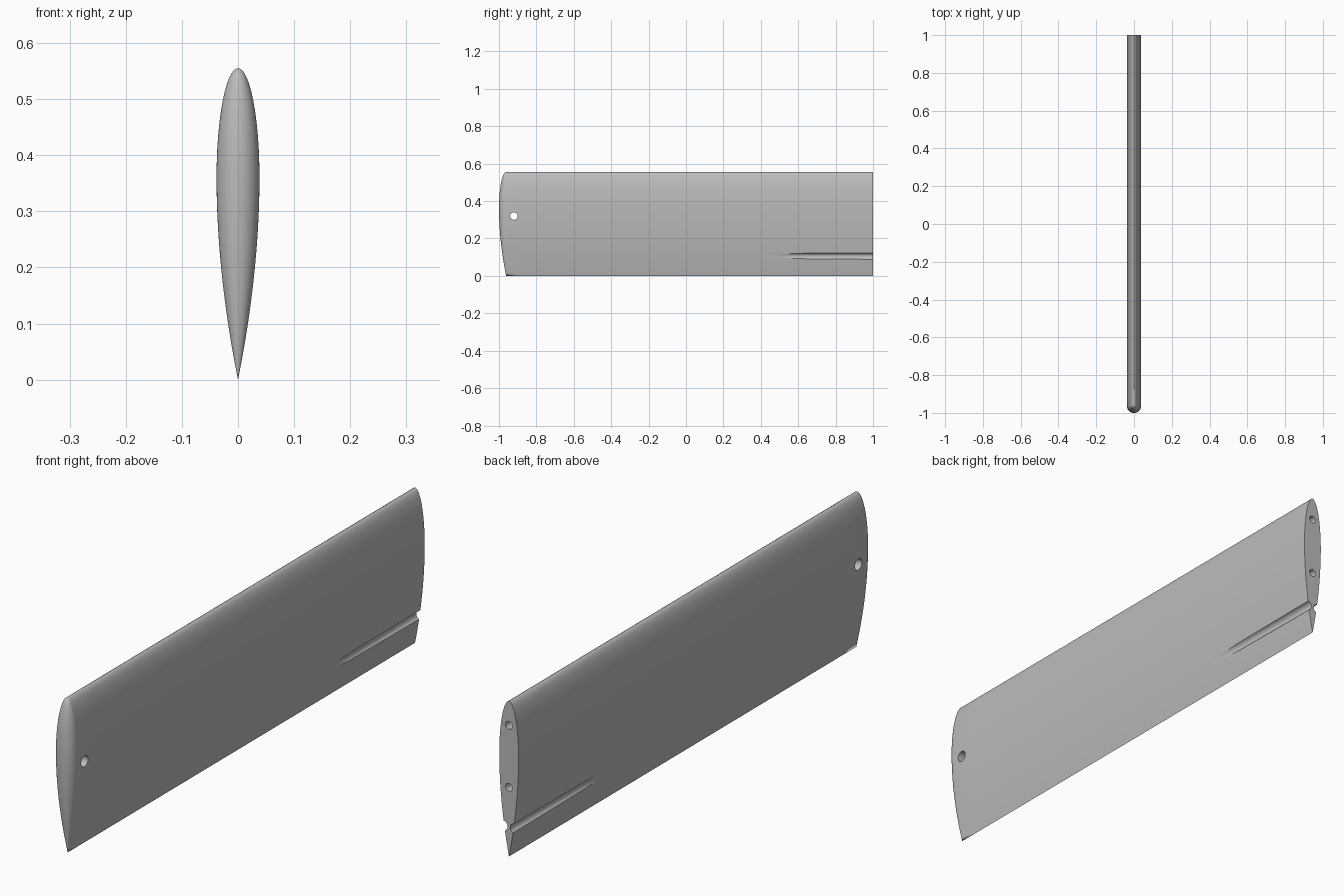
import bpy
import bmesh
from math import sin, cos, pi, sqrt

HEIGHT, HALF_W, WIDEST = 0.555, 0.0383, 0.36
TIP_Y = HALF_W - 1.0

cube = bpy.data.objects.get("Cube")
if cube:
    bpy.data.objects.remove(cube, do_unlink=True)

grey = bpy.data.materials.new("plain grey")
grey.use_nodes = True
grey.diffuse_color = (0.5, 0.5, 0.5, 1)
grey.node_tree.nodes["Principled BSDF"].inputs["Base Color"].default_value = (0.5, 0.5, 0.5, 1)


def half_width(z):
    """Half thickness of the foil: rounded nose on top, thin edge below."""
    if z >= WIDEST:
        return HALF_W * sqrt(max(0, 1 - ((z - WIDEST) / (HEIGHT - WIDEST)) ** 2))
    return HALF_W * (1 - (1 - z / WIDEST) ** 1.9)


def loft(name, rings, closed):
    """Skin a list of point rings and close every open end."""
    bm = bmesh.new()
    rows = [[bm.verts.new(p) for p in ring] for ring in rings]
    for a, b in zip(rows, rows[1:]):
        n = len(a)
        for i in range(n if closed else n - 1):
            j = (i + 1) % n
            bm.faces.new((a[i], a[j], b[j], b[i]))
    bmesh.ops.remove_doubles(bm, verts=bm.verts, dist=1e-5)
    bmesh.ops.holes_fill(bm, edges=[e for e in bm.edges if e.is_boundary], sides=0)
    bmesh.ops.recalc_face_normals(bm, faces=bm.faces)
    mesh = bpy.data.meshes.new(name)
    bm.to_mesh(mesh)
    bm.free()
    mesh.materials.append(grey)
    obj = bpy.data.objects.new(name, mesh)
    bpy.context.collection.objects.link(obj)
    return obj


def bore(name, centers, radius, axis):
    """Round cutter that follows the given centres along the x or y axis."""
    rings = []
    for x, y, z in centers:
        ring = []
        for i in range(32):
            u, v = radius * cos(i * pi / 16), radius * sin(i * pi / 16)
            ring.append((x, y + u, z + v) if axis == "x" else (x + u, y, z + v))
        rings.append(ring)
    return loft(name, rings, True)


# Foil blade: straight span with a half-turned tip at the front
levels = [WIDEST * i / 24 for i in range(24)]
levels += [WIDEST + (HEIGHT - WIDEST) * sin(pi / 2 * i / 16) for i in range(17)]
span = [1.0, 0.42, -0.87]
rings = []
for z in levels:
    w = half_width(z)
    ring = [(w, y, z) for y in span]
    ring += [(w * cos(pi * i / 20), TIP_Y - w * sin(pi * i / 20), z) for i in range(21)]
    ring += [(-w, y, z) for y in reversed(span)]
    rings.append(ring)
blade = loft("foil_blade", rings, False)

# Cross hole near the tip
cutters = [bore("tip_hole_cutter", [(-0.1, -0.92, 0.32), (0.1, -0.92, 0.32)], 0.02, "x")]

# Two dowel holes in the root end
for label, z in (("lower", 0.247), ("upper", 0.469)):
    cutters.append(bore(label + "_dowel_cutter", [(0, 0.75, z), (0, 1.05, z)], 0.014, "y"))

# Tapering grooves on both sides above the thin edge
for label, s in (("left", 1), ("right", -1)):
    path = [(s * 0.039, 0.46, 0.105), (s * 0.029, 0.6, 0.105), (s * 0.0225, 1.05, 0.105)]
    cutters.append(bore(label + "_groove_cutter", path, 0.018, "y"))

# Cut the blade, then drop the cutters
bpy.context.view_layer.objects.active = blade
for cutter in cutters:
    mod = blade.modifiers.new(cutter.name, "BOOLEAN")
    mod.operation = "DIFFERENCE"
    mod.solver = "EXACT"
    mod.object = cutter
    cutter.hide_render = True
    bpy.ops.object.modifier_apply(modifier=mod.name)
for cutter in cutters:
    bpy.data.objects.remove(cutter, do_unlink=True)

bpy.ops.object.select_all(action="DESELECT")
blade.select_set(True)
bpy.ops.object.shade_smooth_by_angle(angle=pi / 7)
